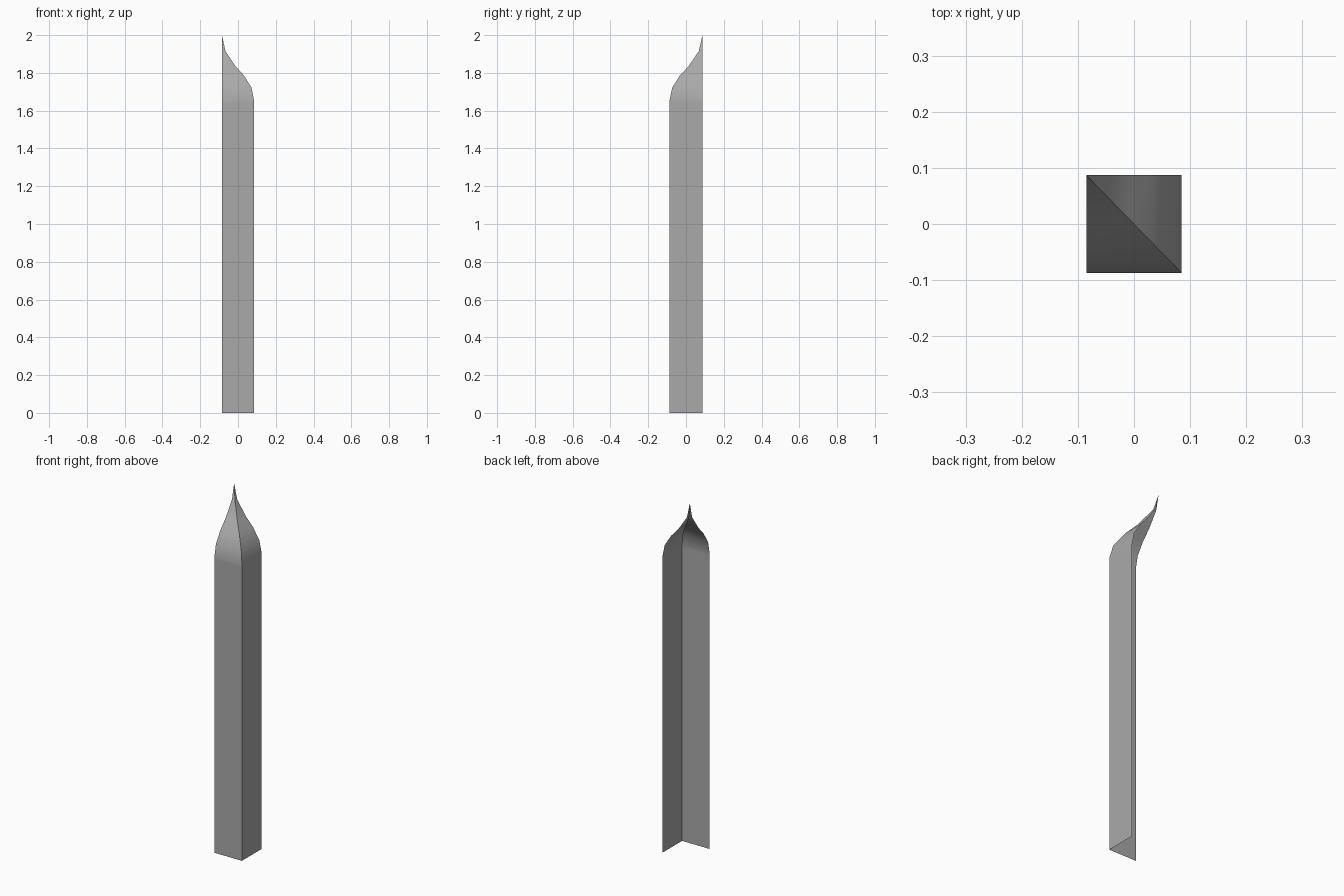
import bpy
import bmesh

cube = bpy.data.objects.get("Cube")
if cube:
    bpy.data.objects.remove(cube, do_unlink=True)

# One plain grey for the whole shell
grey = bpy.data.materials.new("mid_grey")
grey.use_nodes = True
colour = (0.4, 0.4, 0.4, 1.0)
grey.diffuse_color = colour
grey.node_tree.nodes["Principled BSDF"].inputs["Base Color"].default_value = colour

HALF_X, HALF_Y = 0.085, 0.087

# Ogee profile: (offset from centre as a fraction of half width, height)
PROFILE = [(1, 0), (1, 1.64), (1, 1.655), (0.84, 1.722), (0.38, 1.785),
           (-0.15, 1.835), (-0.78, 1.915), (-1, 2)]


def panel(name, place):
    """Wall that curves up into its roof slope, from the hip corner to the open edge."""
    bm = bmesh.new()
    rows = []
    for t, z in PROFILE:
        hip = bm.verts.new(place(t, t, z))
        end = bm.verts.new(place(-1, t, z)) if t > -1 else hip
        rows.append((end, hip))
    for (e0, h0), (e1, h1) in zip(rows, rows[1:]):
        bm.faces.new([e0, h0, h1] if e1 is h1 else [e0, h0, h1, e1])
    mesh = bpy.data.meshes.new(name)
    bm.normal_update()
    # The wall face must look away from the centre
    wall = min(bm.faces, key=lambda f: f.calc_center_median().z)
    if wall.normal.dot(wall.calc_center_median() * wall.normal.length) < 0:
        bmesh.ops.reverse_faces(bm, faces=bm.faces[:])
    for face in bm.faces:
        face.smooth = True
    bm.to_mesh(mesh)
    bm.free()
    mesh.materials.append(grey)
    obj = bpy.data.objects.new(name, mesh)
    bpy.context.collection.objects.link(obj)
    return obj


# Two panels meeting on the corner edge and the curved hip line
panel("front_panel", lambda along, out, z: (along * HALF_X, -out * HALF_Y, z))
panel("left_panel", lambda along, out, z: (out * HALF_X, -along * HALF_Y, z))
